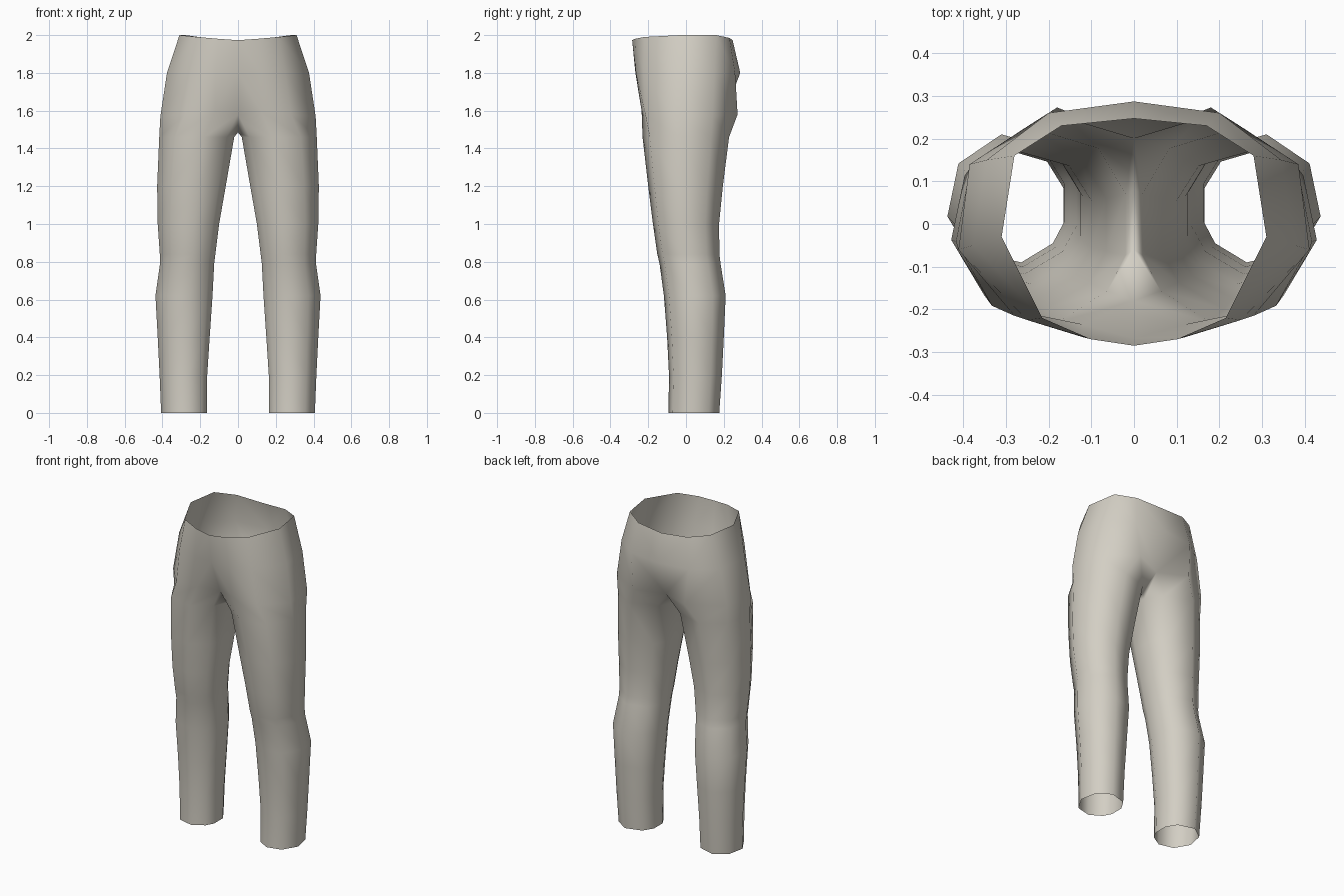
import bpy
import bmesh
from math import cos, sin, radians

default_cube = bpy.data.objects.get("Cube")
if default_cube:
    bpy.data.objects.remove(default_cube, do_unlink=True)

# Cloth material
cloth = bpy.data.materials.new("warm grey cloth")
cloth.use_nodes = True
cloth_colour = (0.65, 0.62, 0.55, 1)
cloth.diffuse_color = cloth_colour
shader = cloth.node_tree.nodes["Principled BSDF"]
shader.inputs["Base Color"].default_value = cloth_colour
shader.inputs["Roughness"].default_value = 0.8

# Pelvis rows of the left half, each from centre front round the hip to centre back
waist = [(0, -.285, 1.973), (.1, -.27, 1.98), (.215, -.22, 1.99), (.31, -.03, 2),
         (.28, .16, 2), (.17, .23, 1.985), (0, .247, 1.973)]
upper_hip = [(0, -.268, 1.8), (.12, -.265, 1.8), (.25, -.225, 1.8), (.376, -.05, 1.8),
             (.345, .15, 1.8), (.2, .26, 1.8), (0, .287, 1.8)]
lower_hip = [(0, -.18, 1.58), (.12, -.235, 1.6), (.28, -.215, 1.58), (.411, -.06, 1.57),
             (.385, .14, 1.57), (.18, .273, 1.58), (0, .2, 1.57)]
# The crotch seam closes the lower hip row into the top of the leg
crotch_seam = [(0, .08, 1.485), (0, -.06, 1.485)]

# Leg sections: height, inner x, outer x, front y, back y
leg_sections = [
    (1.46, .02, .417, -.23, .228),
    (1.2, .065, .428, -.2, .195),
    (1.0, .1, .425, -.175, .175),
    (.84, .12, .414, -.152, .177),
    (.79, .126, .413, -.14, .183),
    (.62, .135, .437, -.117, .21),
    (.4, .15, .425, -.1, .2),
    (.2, .163, .415, -.09, .19),
    (0, .165, .407, -.093, .176),
]

# Nine-sided leg outline, ordered like the lower hip row plus the seam
leg_angles = [-138, -100, -55, -10, 35, 80, 130, 162, 198]
outline = [(cos(radians(a)), sin(radians(a))) for a in leg_angles]


def fit(values, low, high):
    """Stretch values so that they span exactly low to high."""
    first, last = min(values), max(values)
    return [low + (v - first) / (last - first) * (high - low) for v in values]


def leg_ring(z, inner, outer, front, back):
    xs = fit([p[0] for p in outline], inner, outer)
    ys = fit([p[1] for p in outline], front, back)
    return [(x, y, z) for x, y in zip(xs, ys)]


def bridge(bm, upper, lower, closed):
    """Join two rows of vertices with quads."""
    count = len(upper)
    for i in range(count if closed else count - 1):
        j = (i + 1) % count
        bm.faces.new((upper[i], lower[i], lower[j], upper[j]))


# Trousers: one open shell, half modelled and mirrored
bm = bmesh.new()
rows = [[bm.verts.new(p) for p in row] for row in (waist, upper_hip, lower_hip)]
for upper, lower in zip(rows, rows[1:]):
    bridge(bm, upper, lower, closed=False)

previous = rows[-1] + [bm.verts.new(p) for p in crotch_seam]
for section in leg_sections:
    ring = [bm.verts.new(p) for p in leg_ring(*section)]
    bridge(bm, previous, ring, closed=True)
    previous = ring

for face in bm.faces:
    face.smooth = True

mesh = bpy.data.meshes.new("trousers")
bm.to_mesh(mesh)
bm.free()
mesh.materials.append(cloth)
trousers = bpy.data.objects.new("trousers", mesh)
bpy.context.collection.objects.link(trousers)

mirror = trousers.modifiers.new("other half", "MIRROR")
mirror.use_axis = (True, False, False)
mirror.use_mirror_merge = True
mirror.merge_threshold = 0.001
